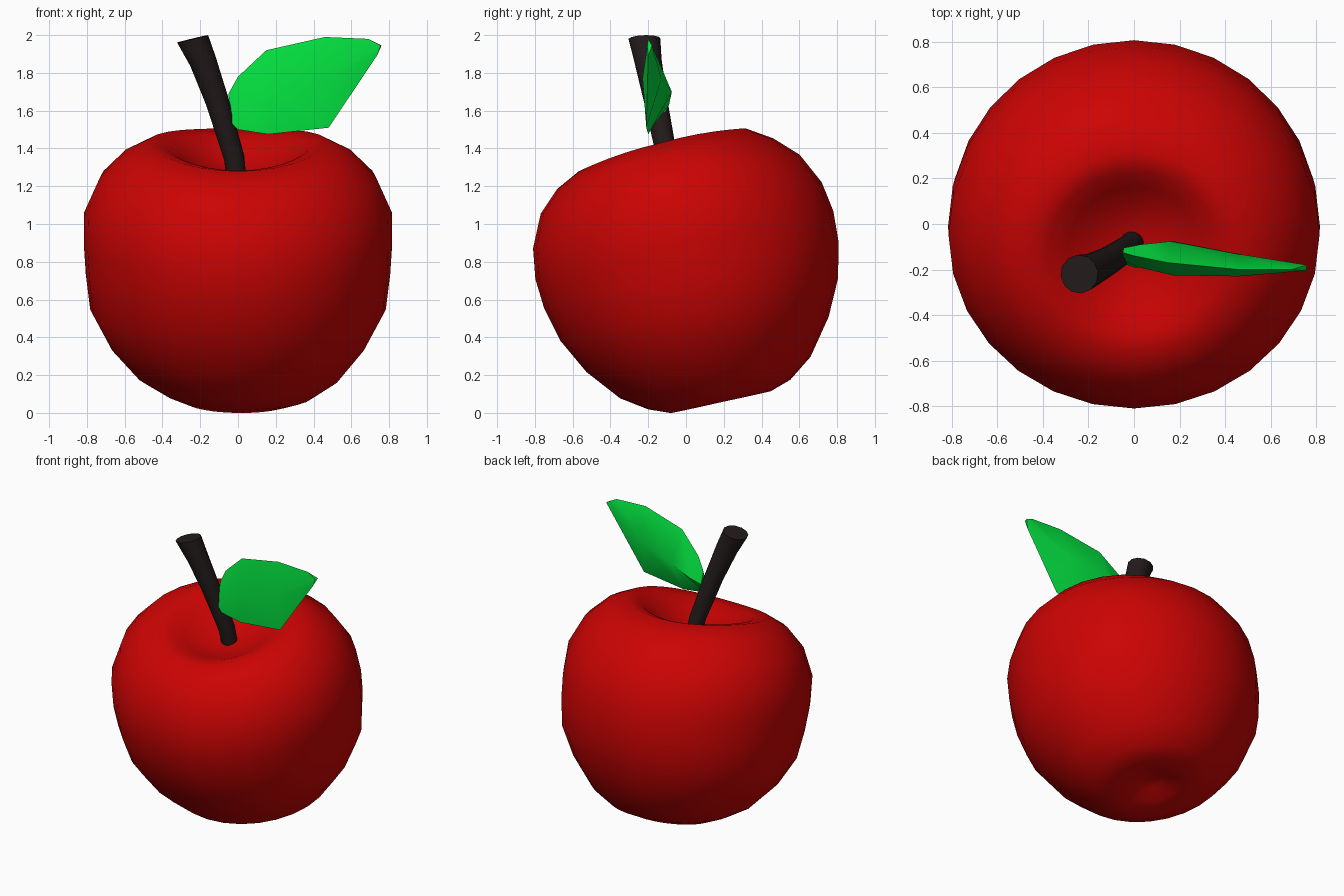
import bpy, bmesh, math
from mathutils import Vector, Matrix

if "Cube" in bpy.data.objects:
    bpy.data.objects.remove(bpy.data.objects["Cube"])


def material(name, rgb):
    m = bpy.data.materials.new(name)
    m.diffuse_color = (*rgb, 1)
    m.use_nodes = True
    m.node_tree.nodes["Principled BSDF"].inputs["Base Color"].default_value = m.diffuse_color
    return m


def loft(name, rings, mat, caps=False, angle=40):
    """Skin a list of equal-length point rings into one smooth object."""
    bm = bmesh.new()
    vs = [[bm.verts.new(p) for p in ring] for ring in rings]
    n = len(rings[0])
    for a, b in zip(vs, vs[1:]):
        for i in range(n):
            j = (i + 1) % n
            bm.faces.new((a[i], a[j], b[j], b[i]))
    if caps:
        bm.faces.new(vs[0])
        bm.faces.new(vs[-1])
    bmesh.ops.remove_doubles(bm, verts=bm.verts, dist=1e-4)
    bmesh.ops.recalc_face_normals(bm, faces=bm.faces)
    me = bpy.data.meshes.new(name)
    bm.to_mesh(me)
    bm.free()
    me.materials.append(mat)
    ob = bpy.data.objects.new(name, me)
    bpy.context.collection.objects.link(ob)
    bpy.ops.object.select_all(action='DESELECT')
    ob.select_set(True)
    bpy.context.view_layer.objects.active = ob
    bpy.ops.object.shade_smooth_by_angle(angle=math.radians(angle))
    return ob


red = material("apple red", (0.6, 0.001, 0.001))
brown = material("dark bark", (0.017, 0.011, 0.011))
green = material("leaf green", (0.001, 0.75, 0.05))

# Fruit: lathe profile (radius, height) with top and bottom dimples, axis leaning forward
profile = [(0, -.725), (.07, -.738), (.16, -.775), (.27, -.79), (.38, -.745), (.51, -.655),
           (.65, -.48), (.745, -.29), (.79, -.1), (.80, .06), (.775, .23), (.695, .41),
           (.58, .525), (.45, .59), (.36, .57), (.28, .525), (.20, .48), (.10, .445), (0, .43)]
tilt = (Matrix.Translation((0, .005, .83)) @ Matrix.Diagonal((1.02, 1.012, 1, 1))
        @ Matrix.Rotation(math.radians(13), 4, 'X'))
SIDES = 28


def fruit_point(r, h, k):
    a = k * math.tau / SIDES
    c, s = math.cos(a), math.sin(a)
    # shoulders rise at the sides and sag at the front, back rim stays high
    dz = .025 * math.cos(2 * a) * min(1, max(0, (h - .1) / .4)) * min(1, r / .4)
    ridge = max(0, 1 - abs(r - .42) / .2)
    if h > 0:
        dz += .03 * max(0, s) * ridge
    else:
        dz -= (.018 * max(0, s) + .015 * c) * ridge
    wide = 1.03 if abs(h) > .15 else 1
    return tilt @ Vector((wide * r * c, r * s, h + dz))


loft("fruit", [[fruit_point(r, h, k) for k in range(SIDES)] for r, h in profile], red, angle=80)

# Stem: tapered tube along a bent path
path = [Vector(p) for p in ((0, -.07, 1.15), (-.02, -.1, 1.35), (-.11, -.16, 1.65),
                            (-.185, -.2, 1.86), (-.24, -.22, 1.98))]
radii = [.052, .055, .062, .072, .085]
rings = []
for i, (p, r) in enumerate(zip(path, radii)):
    d = path[min(i + 1, 4)] - path[max(i - 1, 0)]
    if i == 4:
        d = Vector((-.24, -.03, 1))
    q = d.to_track_quat('Z', 'Y')
    rings.append([p + q @ Vector((r * math.cos(k * math.tau / 12), r * math.sin(k * math.tau / 12), 0))
                  for k in range(12)])
loft("stem", rings, brown, caps=True)

# Leaf: lens-shaped blade, each station is upper edge, front middle, lower edge, back midrib
stations = [
    [(-.05, -.125, 1.69), (-.045, -.16, 1.60), (-.03, -.18, 1.53), (-.045, -.105, 1.60)],
    [(0, -.14, 1.78), (.02, -.19, 1.63), (0, -.19, 1.50), (.03, -.09, 1.63)],
    [(.15, -.17, 1.92), (.17, -.225, 1.70), (.16, -.20, 1.475), (.17, -.075, 1.70)],
    [(.46, -.20, 1.99), (.46, -.23, 1.77), (.48, -.21, 1.51), (.45, -.13, 1.77)],
    [(.69, -.20, 1.98), (.755, -.205, 1.945), (.735, -.20, 1.89), (.76, -.18, 1.945)],
]
loft("leaf", stations, green, caps=True, angle=50)
